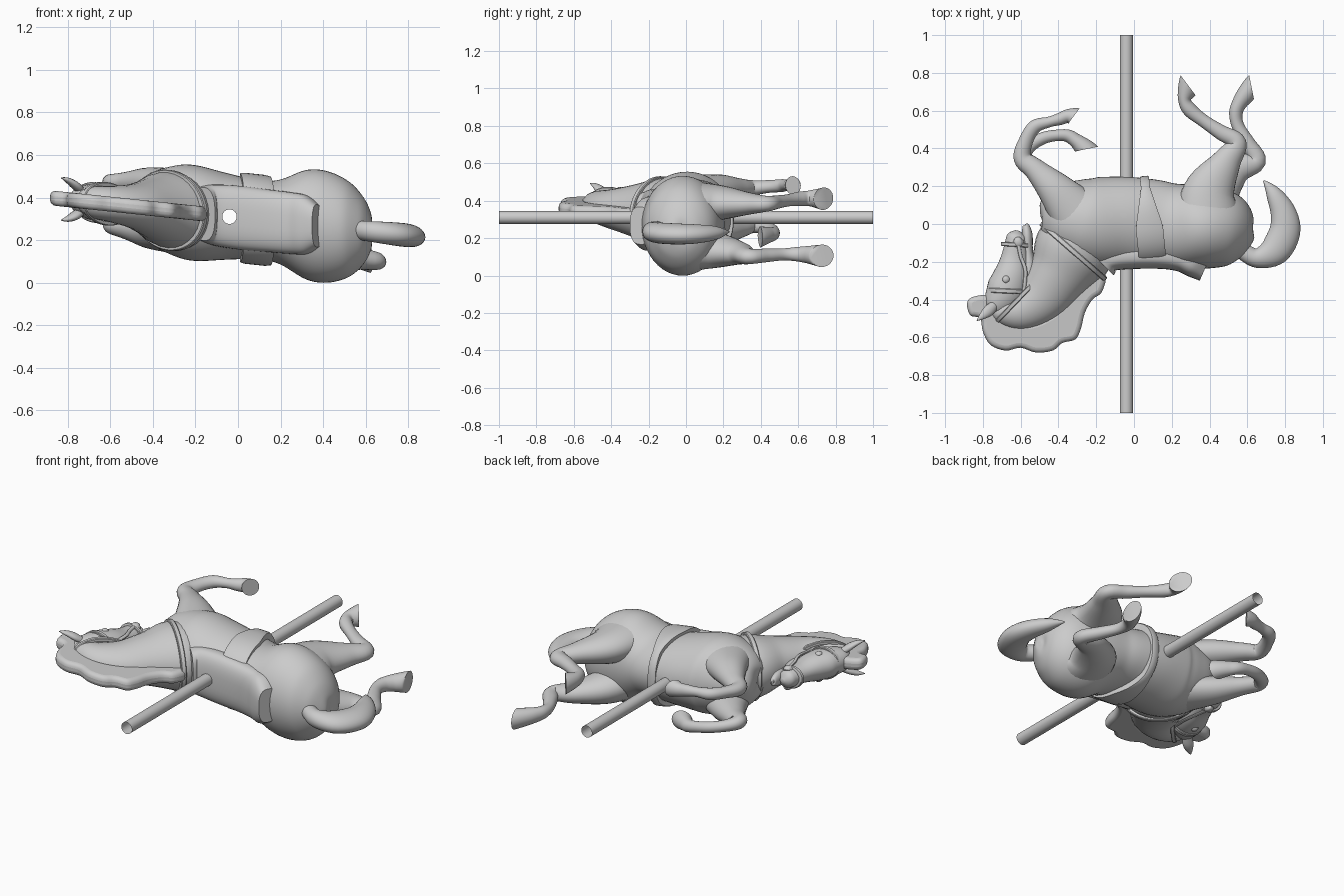
import bpy, bmesh, math
from mathutils import Vector

grey = bpy.data.materials.new("plain grey")
grey.diffuse_color = (0.6, 0.6, 0.6, 1)


def place(x, y, w):
    # the horse lies on its side, slightly turned: w is its sideways axis
    return Vector((x, y, 0.31 - 0.105 * (x + 0.04) + w))


def finish(bm, name):
    bmesh.ops.recalc_face_normals(bm, faces=bm.faces)
    me = bpy.data.meshes.new(name)
    bm.to_mesh(me)
    bm.free()
    me.materials.append(grey)
    ob = bpy.data.objects.new(name, me)
    bpy.context.collection.objects.link(ob)
    return ob


def spline(pts, steps, closed=False):
    # Catmull-Rom through points of any dimension
    n, out = len(pts), []
    for i in range(n if closed else n - 1):
        q = [pts[j % n] if closed else pts[min(max(j, 0), n - 1)] for j in range(i - 1, i + 3)]
        for s in range(steps):
            t = s / steps
            out.append([0.5 * (2 * b + (c - a) * t + (2 * a - 5 * b + 4 * c - d) * t * t
                               + (3 * b - a - 3 * c + d) * t ** 3) for a, b, c, d in zip(*q)])
    if not closed:
        out.append(list(pts[-1]))
    return out


def oval(k, n, sq):
    # point on a unit superellipse, boxier for smaller sq
    u = 2 * math.pi * k / n
    return [math.copysign(abs(v) ** sq, v) for v in (math.cos(u), math.sin(u))]


def tube(name, pts, end=None, steps=6, sides=28, side=1, sq=1):
    # pts: x, y, w, radius in the xy plane, radius sideways; end: direction of the last cut
    path = spline(pts, steps)
    bm = bmesh.new()
    rings = []
    for i, (x, y, w, r, rw) in enumerate(path):
        a, b = path[max(i - 1, 0)], path[min(i + 1, len(path) - 1)]
        t = Vector((b[0] - a[0], b[1] - a[1])).normalized()
        f = (i - (len(path) - 1 - steps)) / steps
        if end and f > 0:
            t = t.lerp(Vector(end), f).normalized()
        r, rw = max(r, 0.002), max(rw, 0.002)
        ring = []
        for k in range(sides):
            c, s = oval(k, sides, sq)
            c, s = c * r, s * rw
            ring.append(bm.verts.new(place(x - t.y * c, y + t.x * c, side * (w + s))))
        rings.append(ring)
    for p, q in zip(rings, rings[1:]):
        for k in range(sides):
            m = (k + 1) % sides
            bm.faces.new((p[k], p[m], q[m], q[k]))
    bm.faces.new(rings[0])
    bm.faces.new(rings[-1])
    return finish(bm, name)


def strap(name, p, q, b, width, thick=0.014, n=56, sq=1):
    # flat band round an ellipse whose long axis runs from p to q, half-width b sideways
    p, q = Vector(p), Vector(q)
    mid, half = (p + q) / 2, (q - p) / 2
    d = half.normalized()
    nrm = Vector((-d.y, d.x))
    bm = bmesh.new()
    rings = []
    for k in range(n):
        c, s = oval(k, n, sq)
        hw = width(c) if callable(width) else width
        ring = []
        for o, h in ((-thick, -hw), (0, -hw), (0.004, -hw * 0.7),
                     (0.004, hw * 0.7), (0, hw), (-thick, hw)):
            pt = mid + d * (c * (half.length + o)) + nrm * h
            ring.append(bm.verts.new(place(pt.x, pt.y, s * (b + o))))
        rings.append(ring)
    for k in range(n):
        a, e = rings[k], rings[(k + 1) % n]
        for j in range(6):
            m = (j + 1) % 6
            bm.faces.new((a[j], a[m], e[m], e[j]))
    return finish(bm, name)


def pole(name, radius, length):
    bm = bmesh.new()
    bmesh.ops.create_cone(bm, segments=32, radius1=radius, radius2=radius, depth=length,
                          cap_ends=name != "pole")
    for v in bm.verts:
        v.co = Vector((v.co.x - 0.04, v.co.z, 0.31 - v.co.y))
    return finish(bm, name)


# pole, open at both ends, and the matching hole cutter
pole("pole", 0.035, 2)
cutter = pole("pole_hole_cutter", 0.034, 1.6)
cutter.hide_render = True
cutter.hide_set(True)

# body and saddle: x, y, w, ry, rw
body = tube("body", [
    (-0.497, 0.06, 0, 0.02, 0.02), (-0.475, 0.06, 0, 0.1, 0.1), (-0.41, 0.045, 0, 0.175, 0.165),
    (-0.3, 0.02, 0, 0.222, 0.212), (-0.2, 0.005, 0, 0.243, 0.225), (-0.05, 0.01, 0, 0.24, 0.203),
    (0.1, 0.0, 0, 0.235, 0.185), (0.2, -0.01, 0, 0.225, 0.2), (0.32, -0.015, 0, 0.222, 0.257),
    (0.42, -0.02, 0, 0.215, 0.262), (0.52, -0.03, 0, 0.19, 0.225), (0.59, -0.04, 0, 0.135, 0.155),
    (0.625, -0.045, 0, 0.07, 0.08), (0.633, -0.045, 0, 0.01, 0.01)], sides=48)
saddle = tube("saddle", [
    (-0.165, -0.215, 0, 0.08, 0.125), (-0.12, -0.18, 0, 0.07, 0.142), (0, -0.168, 0, 0.07, 0.15),
    (0.15, -0.168, 0, 0.07, 0.147), (0.25, -0.178, 0, 0.075, 0.145), (0.32, -0.21, 0, 0.075, 0.138),
    (0.372, -0.245, 0, 0.06, 0.1)], end=(0.92, -0.4), sides=40, sq=0.75)
for ob in (body, saddle):
    cut = ob.modifiers.new("pole hole", 'BOOLEAN')
    cut.operation, cut.object, cut.solver = 'DIFFERENCE', cutter, 'EXACT'

# neck and head
tube("neck", [
    (-0.23, -0.03, 0, 0.17, 0.17), (-0.32, -0.14, 0, 0.212, 0.18), (-0.40, -0.27, 0, 0.165, 0.14),
    (-0.49, -0.39, 0, 0.135, 0.105), (-0.6, -0.46, 0, 0.105, 0.085), (-0.7, -0.46, 0, 0.07, 0.07),
    (-0.74, -0.43, 0, 0.03, 0.03)])
tube("head", [
    (-0.765, -0.48, 0, 0.02, 0.02), (-0.735, -0.44, 0, 0.07, 0.065), (-0.68, -0.36, 0, 0.105, 0.085),
    (-0.645, -0.27, 0, 0.097, 0.08), (-0.63, -0.18, 0, 0.075, 0.06), (-0.623, -0.1, 0, 0.06, 0.055),
    (-0.62, -0.06, 0, 0.05, 0.046), (-0.615, -0.035, 0, 0.012, 0.012)])
tube("lower_jaw", [
    (-0.58, -0.33, 0, 0.04, 0.04), (-0.555, -0.25, 0, 0.045, 0.05), (-0.56, -0.15, 0, 0.026, 0.04),
    (-0.565, -0.06, 0, 0.028, 0.042), (-0.572, -0.01, 0, 0.018, 0.025), (-0.575, -0.002, 0, 0.004, 0.005)])

# mane with forelock: one scalloped plate
outline = [(-0.15, -0.27), (-0.17, -0.36), (-0.22, -0.40), (-0.26, -0.47), (-0.28, -0.55),
           (-0.31, -0.61), (-0.38, -0.63), (-0.43, -0.67), (-0.52, -0.68), (-0.6, -0.655),
           (-0.68, -0.67), (-0.76, -0.64), (-0.8, -0.57), (-0.815, -0.5), (-0.87, -0.48),
           (-0.877, -0.4), (-0.78, -0.375), (-0.72, -0.41), (-0.66, -0.5), (-0.55, -0.53),
           (-0.42, -0.47), (-0.32, -0.36), (-0.22, -0.26)]
bm = bmesh.new()
face = bm.faces.new([bm.verts.new(place(x, y, -0.035)) for x, y in spline(outline, 4, True)])
new = bmesh.ops.extrude_face_region(bm, geom=[face])["geom"]
bmesh.ops.translate(bm, vec=(0, 0, 0.07), verts=[v for v in new if isinstance(v, bmesh.types.BMVert)])
mane = finish(bm, "mane")
bevel = mane.modifiers.new("round edge", 'BEVEL')
bevel.width, bevel.segments, bevel.limit_method, bevel.angle_limit = 0.026, 4, 'ANGLE', math.radians(50)

# tail
tube("tail", [
    (0.57, -0.14, 0, 0.045, 0.045), (0.65, -0.18, 0, 0.052, 0.05), (0.745, -0.14, 0, 0.08, 0.055),
    (0.798, -0.04, 0, 0.082, 0.055), (0.79, 0.06, 0, 0.068, 0.05), (0.74, 0.16, 0, 0.042, 0.035),
    (0.687, 0.23, 0, 0.004, 0.004)])

# ears, eyes, cheek straps and bit on both sides
for side, word in ((1, "left"), (-1, "right")):
    tube(word + "_ear", [(-0.73, -0.42, 0.045, 0.02, 0.02), (-0.765, -0.455, 0.07, 0.03, 0.022),
                         (-0.80, -0.485, 0.09, 0.02, 0.014), (-0.832, -0.512, 0.1, 0.002, 0.002)],
         sides=14, side=side)
    tube(word + "_eye", [(-0.69, -0.31, 0.073, 0.002, 0.002), (-0.685, -0.305, 0.074, 0.016, 0.014),
                         (-0.672, -0.287, 0.074, 0.02, 0.016), (-0.662, -0.273, 0.071, 0.002, 0.002)],
         sides=14, steps=3, side=side)
    tube(word + "_cheek_strap", [(-0.585, -0.37, 0.06, 0.01, 0.008), (-0.575, -0.25, 0.066, 0.01, 0.008),
                                 (-0.60, -0.17, 0.06, 0.01, 0.008), (-0.615, -0.09, 0.058, 0.01, 0.008)],
         sides=10, side=side)
    tube(word + "_bit", [(-0.64, -0.1, 0.05, 0.004, 0.006), (-0.625, -0.098, 0.056, 0.025, 0.014),
                         (-0.60, -0.094, 0.056, 0.025, 0.014), (-0.585, -0.09, 0.05, 0.004, 0.006)],
         sides=14, side=side)

# bridle straps, neck collar and girth
strap("brow_band", (-0.775, -0.35), (-0.565, -0.36), 0.092, 0.013)
strap("nose_band", (-0.70, -0.105), (-0.545, -0.115), 0.062, 0.011)
strap("throat_strap", (-0.73, -0.52), (-0.51, -0.29), 0.098, 0.012)
strap("neck_collar", (-0.49, 0.002), (-0.153, -0.292), 0.186, 0.014, 0.02)
strap("girth", (0.055, 0.25), (0.102, -0.222), 0.21,
      lambda c: 0.024 if c < -0.75 else min(0.024 + 0.055 * (c + 0.75), 0.072), 0.035, sq=0.85)

# front legs: shared upper arm, each with its own fold
arm = [(-0.31, 0.06, 0.11, 0.14, 0.09), (-0.42, 0.185, 0.115, 0.095, 0.075),
       (-0.52, 0.285, 0.108, 0.06, 0.052), (-0.59, 0.35, 0.1, 0.048, 0.042)]
tube("left_front_leg", arm + [
    (-0.572, 0.44, 0.11, 0.038, 0.034), (-0.525, 0.515, 0.12, 0.036, 0.034), (-0.45, 0.54, 0.13, 0.028, 0.028),
    (-0.395, 0.555, 0.135, 0.032, 0.034), (-0.355, 0.57, 0.14, 0.036, 0.04),
    (-0.318, 0.572, 0.142, 0.05, 0.05)], end=(0.8, -0.6))
tube("right_front_leg", arm + [
    (-0.555, 0.41, 0.105, 0.036, 0.034), (-0.48, 0.455, 0.11, 0.032, 0.032), (-0.40, 0.47, 0.115, 0.03, 0.032),
    (-0.345, 0.465, 0.12, 0.034, 0.036), (-0.30, 0.435, 0.122, 0.04, 0.044),
    (-0.25, 0.397, 0.125, 0.06, 0.056)], end=(0.2, -0.98), side=-1)

# hind legs
tube("left_hind_leg", [
    (0.39, 0.0, 0.12, 0.18, 0.12), (0.40, 0.17, 0.125, 0.14, 0.095), (0.49, 0.33, 0.13, 0.078, 0.06),
    (0.545, 0.43, 0.135, 0.05, 0.042), (0.46, 0.485, 0.135, 0.04, 0.036), (0.37, 0.545, 0.135, 0.034, 0.032),
    (0.295, 0.605, 0.135, 0.038, 0.038), (0.268, 0.66, 0.135, 0.035, 0.042),
    (0.286, 0.735, 0.135, 0.065, 0.06)], end=(0.8, 0.6))
tube("right_hind_leg", [
    (0.40, 0.0, 0.12, 0.18, 0.12), (0.43, 0.16, 0.125, 0.135, 0.095), (0.54, 0.285, 0.13, 0.08, 0.06),
    (0.65, 0.335, 0.135, 0.05, 0.042), (0.6, 0.43, 0.135, 0.04, 0.036), (0.55, 0.52, 0.135, 0.033, 0.032),
    (0.54, 0.59, 0.135, 0.036, 0.038), (0.565, 0.65, 0.135, 0.042, 0.046),
    (0.622, 0.727, 0.135, 0.063, 0.06)], end=(0.98, 0.2), side=-1)

# smooth shading with crisp edges
for ob in bpy.context.collection.objects:
    if ob is not cutter and ob.type == 'MESH' and ob.name != cutter.name:
        ob.select_set(True)
        bpy.context.view_layer.objects.active = ob
bpy.ops.object.shade_smooth_by_angle(angle=math.radians(40))
